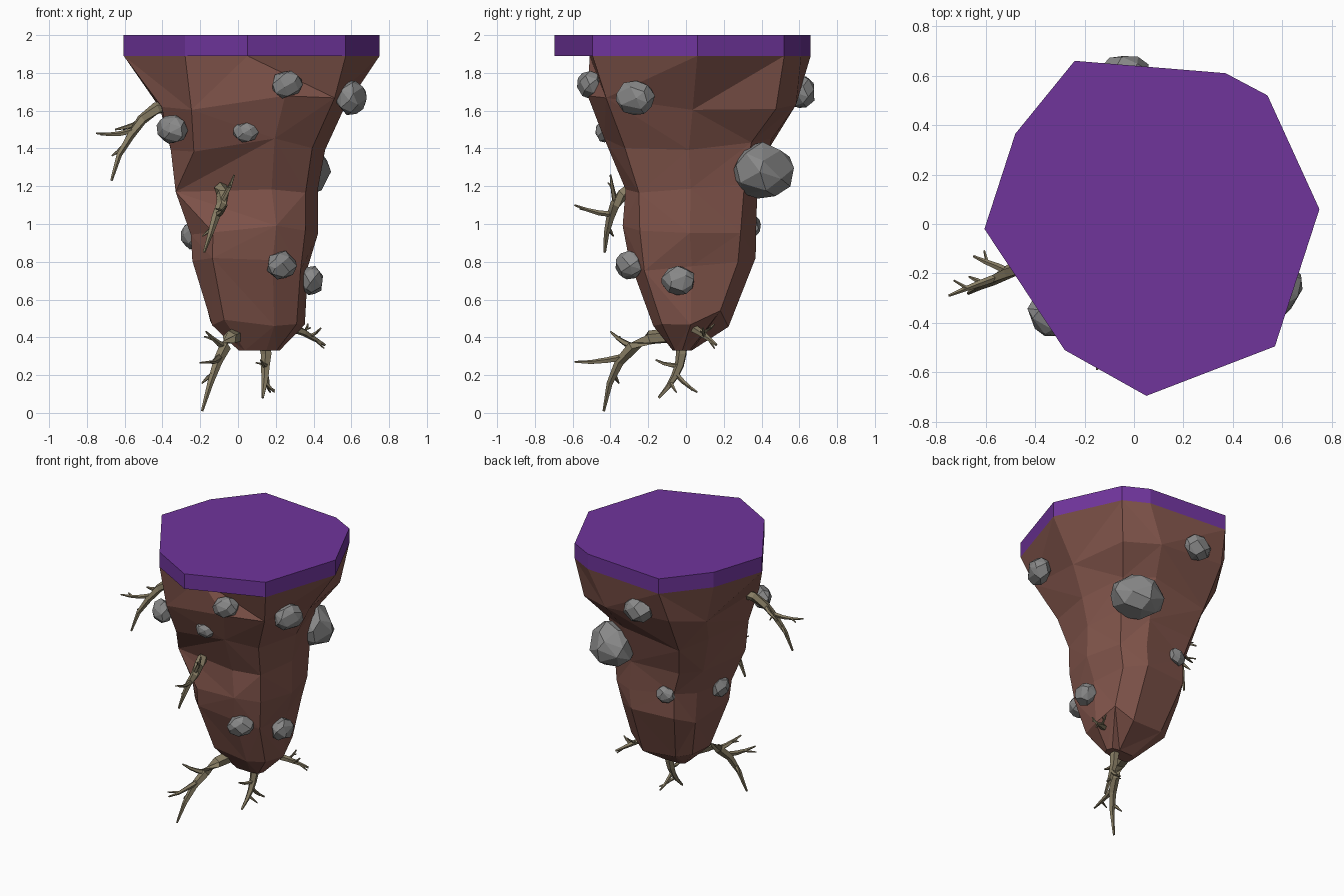
import bpy, bmesh, math, random
from mathutils import Vector

if "Cube" in bpy.data.objects:
    bpy.data.objects.remove(bpy.data.objects["Cube"])

random.seed(4)


def material(name, rgb):
    m = bpy.data.materials.new(name)
    m.diffuse_color = (*rgb, 1)
    m.use_nodes = True
    m.node_tree.nodes["Principled BSDF"].inputs["Base Color"].default_value = m.diffuse_color
    return m


GRASS = material("purple", (0.16, 0.035, 0.33))
EARTH = material("brown", (0.22, 0.09, 0.07))
STONE = material("stone", (0.25, 0.25, 0.25))
WOOD = material("wood", (0.25, 0.21, 0.13))


def finish(bm, name, mat):
    bmesh.ops.recalc_face_normals(bm, faces=bm.faces)
    me = bpy.data.meshes.new(name)
    bm.to_mesh(me)
    bm.free()
    me.materials.append(mat)
    bpy.context.collection.objects.link(bpy.data.objects.new(name, me))


# Purple top slab
outline = [(.75, .06), (.54, .52), (.37, .61), (-.24, .66), (-.48, .365),
           (-.605, -.02), (-.28, -.51), (.05, -.695), (.57, -.495)]
bm = bmesh.new()
slab = bm.faces.new([bm.verts.new((x, y, 1.89)) for x, y in outline])
ext = bmesh.ops.extrude_face_region(bm, geom=[slab], use_keep_orig=True)
for v in ext["geom"]:
    if isinstance(v, bmesh.types.BMVert):
        v.co.z = 2.0
finish(bm, "top_slab", GRASS)


# Power that squares off a circle, keeping the sign
def square(v, power=.58):
    return math.copysign(abs(v) ** power, v)


# Earth body: jittered nine-sided rings, each from z, xmin, xmax, ymin, ymax
rows = [(1.64, -.42, .57, -.54, .61), (1.42, -.37, .45, -.42, .45),
        (1.18, -.31, .41, -.33, .38), (.98, -.25, .41, -.33, .37),
        (.78, -.24, .38, -.30, .36), (.50, -.15, .355, -.18, .23),
        (.33, 0, .22, -.07, .03)]
bm = bmesh.new()
rings = [[bm.verts.new((x, max(y, -.51), 1.89)) for x, y in outline]]
for z, x0, x1, y0, y1 in rows:
    jitter = 0.045 if z > .4 else 0
    ring = []
    for j in range(9):
        t = math.radians(40 * j)
        k = 1 + random.uniform(-jitter, jitter)
        ring.append(bm.verts.new(((x0 + x1) / 2 + k * (x1 - x0) / 2 * square(math.cos(t)),
                                  (y0 + y1) / 2 + k * (y1 - y0) / 2 * square(math.sin(t)),
                                  z + random.uniform(-jitter, jitter))))
    rings.append(ring)
rings[3][6].co = (-.33, -.22, 1.17)  # overhanging lump at the front left
for i, (r, s) in enumerate(zip(rings, rings[1:])):
    for j in range(9):
        a, b, c, d = r[j], r[(j + 1) % 9], s[(j + 1) % 9], s[j]
        tris = ((a, b, c), (a, c, d)) if (i + j) % 2 else ((a, b, d), (b, c, d))
        for t in tris:
            bm.faces.new(t)
bm.faces.new(rings[-1])
bm.faces.new(rings[0])
finish(bm, "earth_body", EARTH)

# Embedded stones: x, y, z, size; each is flattened along its outward direction
stones = [(.26, -.51, 1.74, .08), (.60, -.27, 1.67, .10), (-.35, -.38, 1.5, .085),
          (.04, -.43, 1.49, .065), (.31, .40, 1.28, .165), (-.24, -.05, .94, .08),
          (.23, -.30, .78, .083), (.39, -.04, .70, .083), (-.04, .61, 1.7, .098),
          (-.08, .345, .99, .065)]
for n, (x, y, z, size) in enumerate(stones):
    bm = bmesh.new()
    out = Vector((x, y, 0)).normalized()
    along = Vector((-out.y, out.x, random.uniform(-.3, .3))).normalized()
    flat = 0.02 if size > .15 else 0.22
    for i in range(26):
        h = 1 - (2 * i + 1) / 26
        a = i * 2.39996 + random.uniform(-.25, .25)
        q = math.sqrt(1 - h * h)
        p = Vector((q * math.cos(a), q * math.sin(a), h * .92)) * random.uniform(.98, 1.06)
        p += .1 * p.dot(along) * along - flat * p.dot(out) * out
        bm.verts.new(Vector((x, y, z)) + size * p)
    bmesh.ops.convex_hull(bm, input=bm.verts)
    bmesh.ops.dissolve_limit(bm, angle_limit=math.radians(14), verts=bm.verts, edges=bm.edges)
    finish(bm, f"stone_{n + 1}", STONE)


# Bent path from a start through a control point to a tip
def bend(a, c, b, t):
    return a * (1 - t) ** 2 + c * 2 * t * (1 - t) + b * t * t


# Tapered five-sided root
def tube(bm, a, c, b, r0, r1, steps, sides=5):
    prev = None
    for i in range(steps + 1):
        t = i / steps
        d = (bend(a, c, b, min(t + .05, 1)) - bend(a, c, b, max(t - .05, 0))).normalized()
        u = d.cross(Vector((.3, .8, .5))).normalized()
        w = d.cross(u)
        r = r0 + (r1 - r0) * t ** 1.5
        p = bend(a, c, b, t)
        if 0 < i < steps:
            p = p + u * random.uniform(-.3, .3) * r
        ring = [bm.verts.new(p + r * (math.cos(k) * u + math.sin(k) * w))
                for k in (2 * math.pi * m / sides for m in range(sides))]
        if prev:
            for k in range(sides):
                m = (k + 1) % sides
                bm.faces.new((prev[k], prev[m], ring[m], ring[k]))
        else:
            bm.faces.new(ring)
        prev = ring
    bm.faces.new(prev)


# Twig leaving the root at t, with a small side shoot
def twig(bm, a, c, b, t, tip, r):
    p = bend(a, c, b, t)
    mid = p.lerp(tip, .5) + Vector((0, 0, -.02))
    tube(bm, p, mid, tip, r, .005, 3)
    side = (tip - p).cross(Vector((0, 0, 1))) * .25
    q = bend(p, mid, tip, .6)
    shoot = q + (tip - p) * .2 + side
    tube(bm, q, q.lerp(shoot, .5), shoot, r * .5, .004, 1)


# Roots: radius, start, control point, tip, then two twig tips
roots = {
    "left_root": (.036, (-.34, -.12, 1.63), (-.58, -.22, 1.60), (-.67, -.28, 1.23),
                  (-.75, -.29, 1.48), (-.65, -.13, 1.50)),
    "front_root": (.036, (-.09, -.28, 1.19), (-.07, -.42, 1.12), (-.18, -.43, .85),
                   (-.06, -.59, 1.10), (-.02, -.40, 1.26)),
    "lower_front_root": (.042, (-.01, -.08, .41), (-.08, -.38, .42), (-.19, -.435, .01),
                         (-.15, -.59, .27), (-.17, -.40, .43)),
    "bottom_root": (.032, (.14, -.02, .37), (.16, -.01, .22), (.13, -.145, .08),
                    (.17, .06, .11), (.12, -.16, .28)),
    "right_root": (.024, (.28, .02, .46), (.36, .09, .42), (.46, .16, .36),
                   (.44, .09, .45), (.37, .15, .47)),
}
for name, (r, *pts) in roots.items():
    a, c, b, tip1, tip2 = map(Vector, pts)
    bm = bmesh.new()
    tube(bm, a, c, b, r, .007, 5)
    twig(bm, a, c, b, .55, tip1, r * .45)
    twig(bm, a, c, b, .40, tip2, r * .45)
    # short shoot low on the root
    p = bend(a, c, b, .72)
    q = p + Vector((-.06 if c.x < 0 else .05, .03, -.05))
    tube(bm, p, p.lerp(q, .5), q, r * .35, .004, 2)
    finish(bm, name, WOOD)
